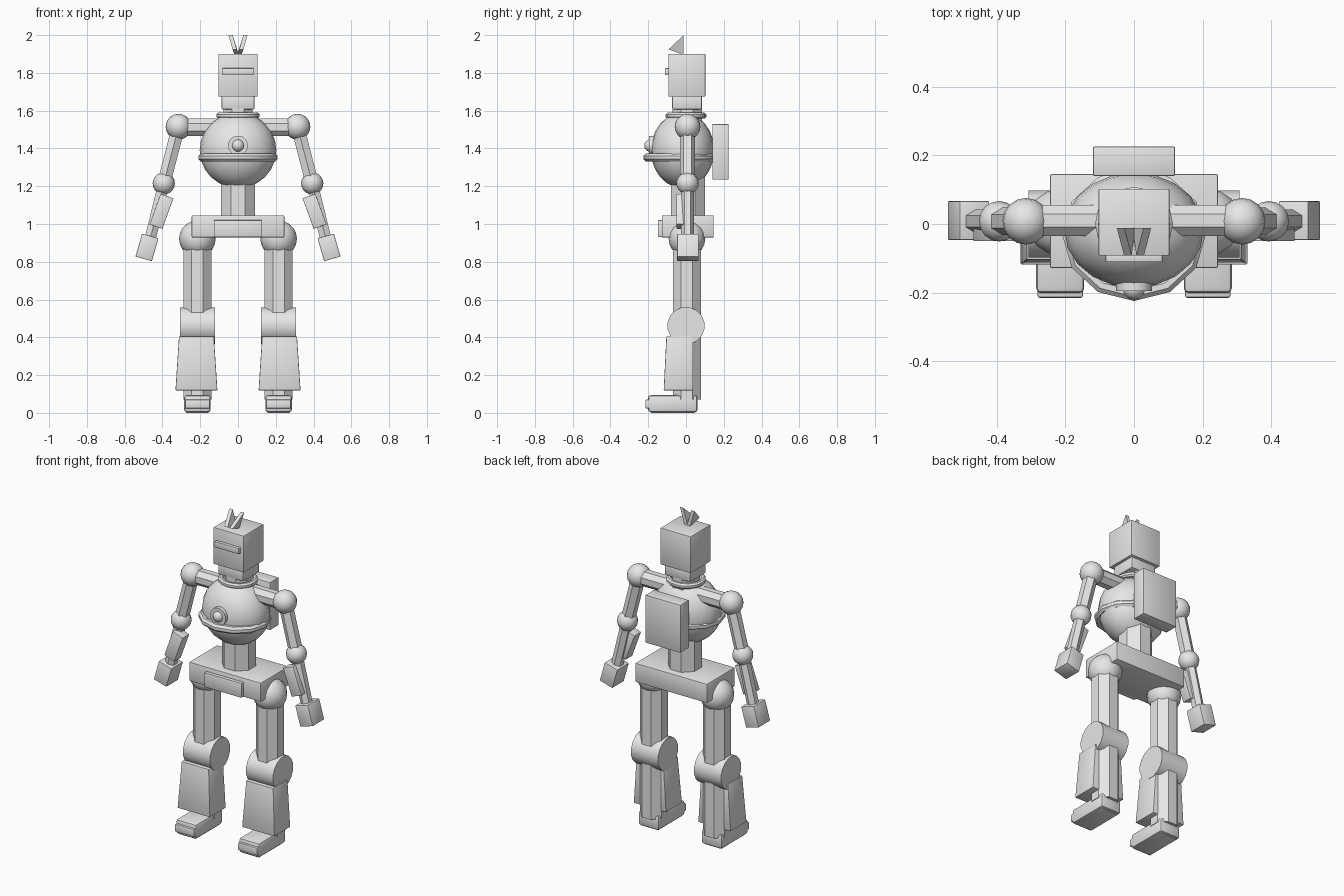
import bpy, bmesh, math
from mathutils import Matrix, Vector

if "Cube" in bpy.data.objects:
    bpy.data.objects.remove(bpy.data.objects["Cube"])

grey = bpy.data.materials.new("light_grey")
grey.diffuse_color = (0.8, 0.8, 0.8, 1)
grey.use_nodes = True
grey.node_tree.nodes["Principled BSDF"].inputs["Base Color"].default_value = grey.diffuse_color


def finish(bm, name, matrix=Matrix.Identity(4)):
    bmesh.ops.transform(bm, matrix=matrix, verts=bm.verts)
    bmesh.ops.recalc_face_normals(bm, faces=bm.faces)
    me = bpy.data.meshes.new(name)
    bm.to_mesh(me)
    bm.free()
    me.materials.append(grey)
    ob = bpy.data.objects.new(name, me)
    bpy.context.collection.objects.link(ob)
    return ob


def box(name, center, size, bevel=0.006, tilt=0, flare=0):
    """Bevelled box, leaned about y by tilt; flare widens the bottom."""
    bm = bmesh.new()
    bmesh.ops.create_cube(bm, size=1)
    for v in bm.verts:
        k = 1 + flare if v.co.z < 0 else 1
        v.co = Vector((v.co.x * size[0] * k, v.co.y * size[1], v.co.z * size[2]))
    if bevel:
        bmesh.ops.bevel(bm, geom=bm.edges[:], offset=bevel, segments=2,
                        profile=0.5, affect='EDGES')
    return finish(bm, name, Matrix.Translation(center) @ Matrix.Rotation(tilt, 4, 'Y'))


def rod(name, a, b, r, sides=8, turn=0.5):
    """Straight cylinder from a to b."""
    a, b = Vector(a), Vector(b)
    d = b - a
    bm = bmesh.new()
    bmesh.ops.create_cone(bm, cap_ends=True, segments=sides, radius1=r,
                          radius2=r, depth=d.length)
    m = (Matrix.Translation((a + b) / 2) @ d.to_track_quat('Z', 'Y').to_matrix().to_4x4()
         @ Matrix.Rotation(turn * math.tau / sides, 4, 'Z'))
    return finish(bm, name, m)


def ball(name, center, r, u=16, v=10):
    bm = bmesh.new()
    bmesh.ops.create_uvsphere(bm, u_segments=u, v_segments=v, radius=1)
    r = r if isinstance(r, tuple) else (r, r, r)
    return finish(bm, name, Matrix.Translation(center) @ Matrix.Diagonal((*r, 1)))


def ring(name, center, rx, ry, minor, sides=16, around=8):
    """Torus made by joining rings of points."""
    bm = bmesh.new()
    loops = []
    for i in range(sides):
        a = math.tau * i / sides
        loop = []
        for j in range(around):
            t = math.tau * (j + 0.5) / around
            c = minor * math.cos(t)
            loop.append(bm.verts.new(((rx + c) * math.cos(a), (ry + c) * math.sin(a),
                                      minor * math.sin(t))))
        loops.append(loop)
    for i in range(sides):
        p, q = loops[i], loops[(i + 1) % sides]
        for j in range(around):
            k = (j + 1) % around
            bm.faces.new((p[j], q[j], q[k], p[k]))
    return finish(bm, name, Matrix.Translation(center))


# Head and neck
box("head", (0, 0.005, 1.787), (0.207, 0.195, 0.226), 0.004)
box("visor", (0, -0.098, 1.807), (0.166, 0.026, 0.036), 0.003)
box("jaw", (0, 0.006, 1.643), (0.174, 0.158, 0.074), 0.008)
rod("neck", (0, 0.006, 1.54), (0, 0.006, 1.64), 0.084)
ring("collar", (0, 0.0, 1.574), 0.098, 0.092, 0.017)

# Two leaning triangular crest fins
for s in (-1, 1):
    bm = bmesh.new()
    side = []
    for dx in (-0.011, 0.011):
        side.append([bm.verts.new((s * x + dx, y, z)) for x, y, z in
                     ((0.018, -0.092, 1.925), (0.007, -0.012, 1.895), (0.039, -0.012, 2.0))])
    bm.faces.new(side[0])
    bm.faces.new(side[1])
    for i in range(3):
        j = (i + 1) % 3
        bm.faces.new((side[0][i], side[0][j], side[1][j], side[1][i]))
    finish(bm, "crest_fin")

# Torso
ball("torso", (0, -0.018, 1.39), (0.203, 0.168, 0.2), 20, 12)
ring("belt", (0, -0.031, 1.352), 0.188, 0.172, 0.023, 12)
rod("chest_button_rim", (0, -0.15, 1.415), (0, -0.195, 1.415), 0.053, 16)
ball("chest_button", (0, -0.188, 1.415), 0.033, 12, 8)
box("backpack", (0, 0.183, 1.382), (0.24, 0.086, 0.295), 0.005)
rod("waist", (0, 0.01, 1.0), (0, 0.01, 1.28), 0.098)

# Pelvis
box("pelvis", (0, 0.009, 0.987), (0.49, 0.274, 0.117), 0.005)
box("pelvis_plate", (0, -0.136, 0.975), (0.254, 0.025, 0.09), 0.004)

# Shoulders
rod("shoulder_bar", (-0.315, 0.01, 1.512), (0.315, 0.01, 1.512), 0.049, 8)

for s in (-1, 1):
    # Arm
    shoulder, elbow = (s * 0.315, 0.008, 1.515), (s * 0.393, 0.008, 1.215)
    ball("shoulder", shoulder, 0.068)
    rod("upper_arm", shoulder, elbow, 0.04, 6)
    ball("elbow", elbow, 0.059)
    rod("forearm", elbow, (s * 0.47, 0.008, 0.9), 0.034, 6)
    box("forearm_plate", (s * 0.405, -0.018, 1.067), (0.072, 0.064, 0.172), 0.002,
        -s * math.radians(20))
    box("hand", (s * 0.482, 0.01, 0.876), (0.09, 0.113, 0.126), 0.003,
        -s * math.radians(16))

    # Leg
    x = s * 0.215
    ball("hip", (x, 0.005, 0.922), 0.097)
    rod("leg", (x, 0.005, 0.07), (x, 0.005, 0.93), 0.08)
    rod("knee", (x - 0.092, 0.0, 0.462), (x + 0.092, 0.0, 0.462), 0.099, 16)

    # Shin guard, wider and further forward at the bottom
    guard = box("shin_guard", (x + s * 0.005, -0.033, 0.262),
                (0.185, 0.142, 0.286), 0.004, 0, 0.2)
    for v in guard.data.vertices:
        if v.co.z < 0.2 and v.co.y < -0.05:
            v.co.y -= 0.014

    # Foot
    box("foot", (x, -0.07, 0.049), (0.14, 0.262, 0.09), 0.014)
    box("toe_cap", (x, -0.19, 0.047), (0.132, 0.05, 0.048), 0.006)
    box("sole", (x, -0.07, 0.01), (0.118, 0.235, 0.02), 0.003)

# Smooth shading with sharp edges kept
bpy.ops.object.select_all(action='SELECT')
bpy.context.view_layer.objects.active = bpy.context.selected_objects[0]
bpy.ops.object.shade_smooth_by_angle(angle=math.radians(32))
